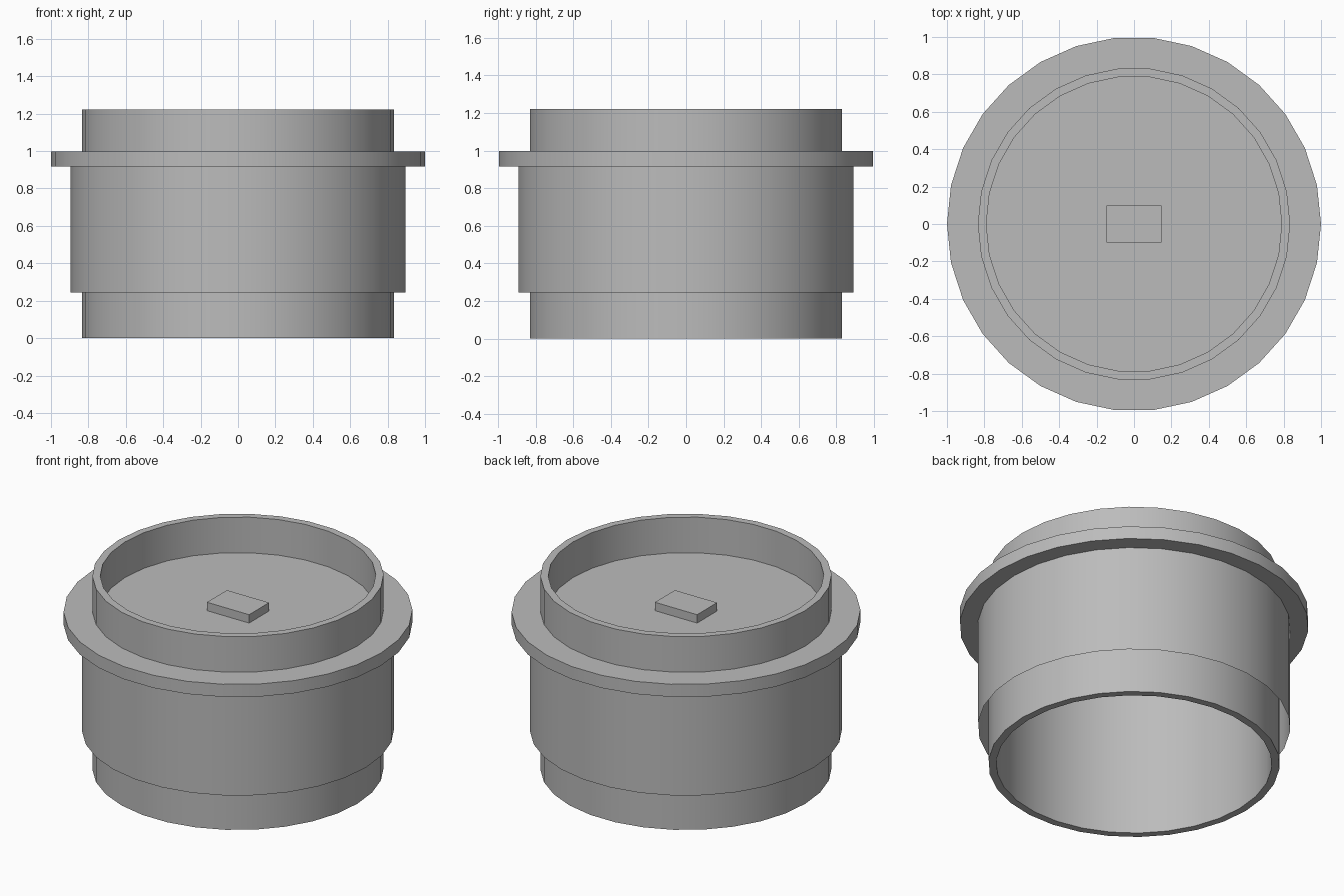
import bpy
import bmesh
import math

cube = bpy.data.objects.get("Cube")
if cube:
    bpy.data.objects.remove(cube, do_unlink=True)

SIDES = 30

grey = bpy.data.materials.new("plain grey")
grey.use_nodes = True
colour = (0.5, 0.5, 0.5, 1.0)
grey.diffuse_color = colour
grey.node_tree.nodes["Principled BSDF"].inputs["Base Color"].default_value = colour


def add_object(name, bm):
    mesh = bpy.data.meshes.new(name)
    bm.to_mesh(mesh)
    bm.free()
    mesh.materials.append(grey)
    obj = bpy.data.objects.new(name, mesh)
    bpy.context.collection.objects.link(obj)
    bpy.ops.object.select_all(action="DESELECT")
    obj.select_set(True)
    bpy.context.view_layer.objects.active = obj
    bpy.ops.object.shade_smooth_by_angle(angle=math.radians(30))
    return obj


def lathe(name, profile, closed=False):
    """Turn a (radius, height) profile about z; list it bottom to top for outward faces."""
    bm = bmesh.new()
    rings = []
    for radius, z in profile:
        if radius == 0:
            rings.append([bm.verts.new((0, 0, z))] * SIDES)
            continue
        angles = [math.tau * i / SIDES for i in range(SIDES)]
        rings.append([bm.verts.new((radius * math.cos(a), radius * math.sin(a), z))
                      for a in angles])
    pairs = list(zip(rings, rings[1:]))
    if closed:
        pairs.append((rings[-1], rings[0]))
    for low, high in pairs:
        for i in range(SIDES):
            j = (i + 1) % SIDES
            corners = dict.fromkeys((low[i], low[j], high[j], high[i]))
            bm.faces.new(list(corners))
    return add_object(name, bm)


# Hollow tube running the full height, forming the foot and the top rim
lathe("inner_tube", [(0.835, 0), (0.835, 1.222), (0.79, 1.222), (0.79, 0)], closed=True)

# Wider sleeve around the middle, open at its lower edge
lathe("outer_sleeve", [(0.895, 0.245), (0.895, 0.917)])

# Flange disc, which also closes the tube as its floor
lathe("flange", [(0, 0.917), (1, 0.917), (1, 0.997), (0, 0.997)])

# Small raised block in the middle of the floor
bm = bmesh.new()
bmesh.ops.create_cube(bm, size=1)
bmesh.ops.scale(bm, vec=(0.295, 0.2, 0.053), verts=bm.verts)
bmesh.ops.translate(bm, vec=(0, 0, 1.0235), verts=bm.verts)
add_object("centre_block", bm)
